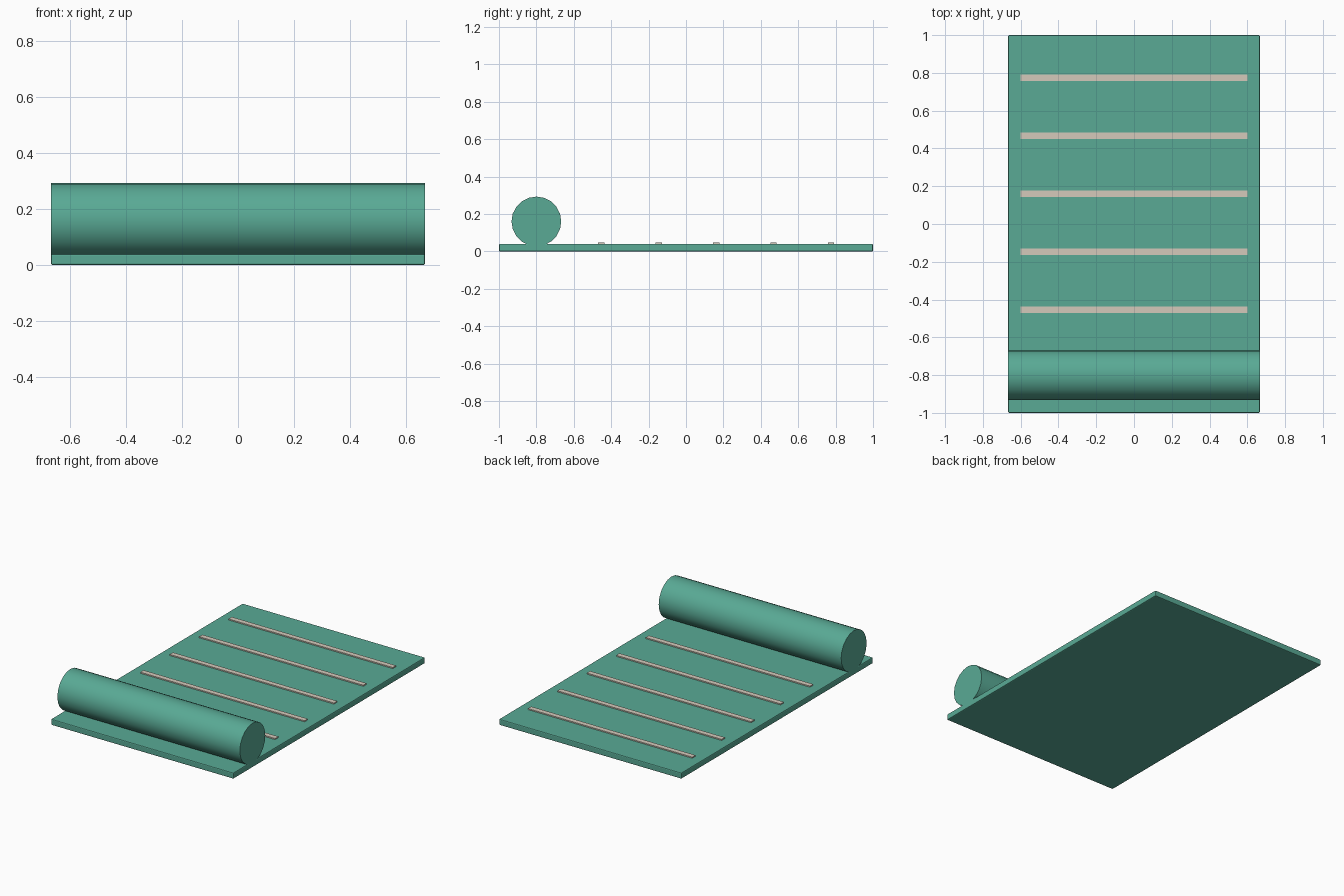
import bpy, math

if "Cube" in bpy.data.objects:
    bpy.data.objects.remove(bpy.data.objects["Cube"])


def material(name, color):
    m = bpy.data.materials.new(name)
    m.diffuse_color = color
    m.use_nodes = True
    m.node_tree.nodes["Principled BSDF"].inputs["Base Color"].default_value = m.diffuse_color
    return m


green = material("mat_green", (0.10, 0.40, 0.30, 1))
cream = material("stripe_cream", (0.66, 0.59, 0.50, 1))


def box(name, center, size, mat, bevel):
    bpy.ops.mesh.primitive_cube_add(size=1, location=center)
    ob = bpy.context.object
    ob.name = name
    ob.scale = size
    bpy.ops.object.transform_apply(location=False, rotation=False, scale=True)
    ob.data.materials.append(mat)
    if bevel:
        mod = ob.modifiers.new("soft_edge", 'BEVEL')
        mod.width = bevel
        mod.segments = 2
    return ob


# Flat mat
box("mat_sheet", (0, 0, 0.02), (1.333, 2.0, 0.04), green, 0.006)

# Rolled-up end, lying across the mat
bpy.ops.mesh.primitive_cylinder_add(vertices=20, radius=0.133, depth=1.333,
                                    location=(0, -0.8, 0.16),
                                    rotation=(0, math.pi / 2, 0))
roll = bpy.context.object
roll.name = "rolled_end"
roll.data.materials.append(green)
bpy.ops.object.shade_smooth_by_angle(angle=math.radians(40))

# Raised stripes
for i in range(5):
    box(f"stripe_{i + 1}", (0, -0.453 + i * 0.307, 0.042),
        (1.2, 0.034, 0.011), cream, 0)
